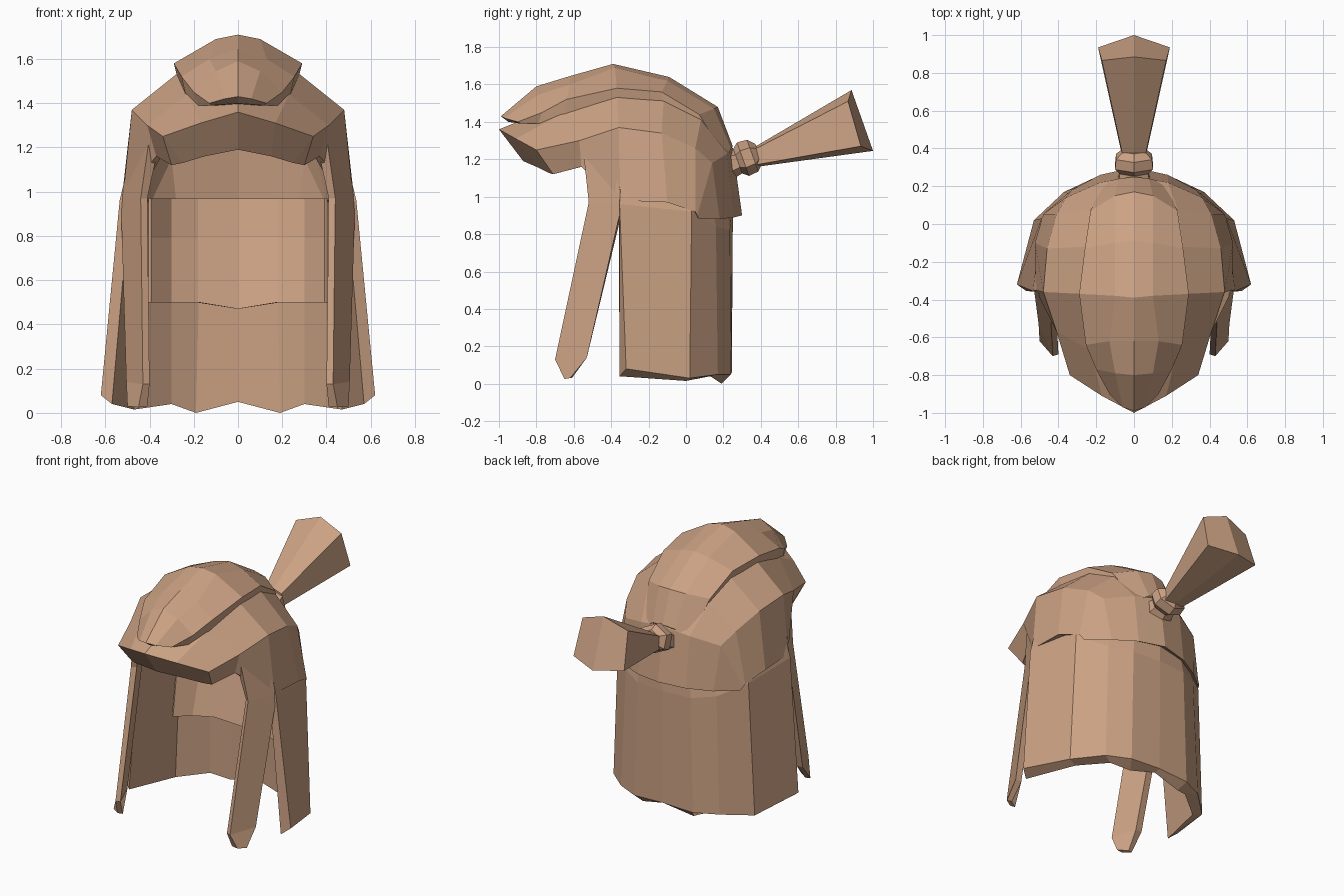
import bpy, bmesh, math

hair = bpy.data.materials.new("tan_hair")
hair.diffuse_color = (0.60, 0.36, 0.23, 1)


def loft(name, sections, ring=False):
    """Skin sections of points, cap both ends, mirror across x = 0.
    Open sections run from the centre line back to it; ring sections close on themselves."""
    bm = bmesh.new()
    n = len(sections[0])
    for s in (1, -1):
        rows = [[bm.verts.new((s * x, y, z)) for x, y, z in sec] for sec in sections]
        for a, b in zip(rows, rows[1:]):
            for i in range(n if ring else n - 1):
                j = (i + 1) % n
                bm.faces.new((a[i], a[j], b[j], b[i]))
        for row in (rows[0], rows[-1]):
            for i in range(n // 2):
                idx = dict.fromkeys((i, i + 1, n - 2 - i, n - 1 - i))
                if len(idx) > 2:
                    bm.faces.new([row[k] for k in idx])
    bmesh.ops.remove_doubles(bm, verts=bm.verts, dist=0.0005)
    bmesh.ops.recalc_face_normals(bm, faces=bm.faces)
    me = bpy.data.meshes.new(name)
    bm.to_mesh(me)
    bm.free()
    me.materials.append(hair)
    ob = bpy.data.objects.new(name, me)
    bpy.context.collection.objects.link(ob)
    return ob


# Cap with overhanging fringe: outer surface, lower side edge, hollow inside
loft("hair_cap", [
    [(0, -1, 1.36), (.17, -.91, 1.31), (.34, -.80, 1.25), (.30, -.71, 1.12),
     (.25, -.74, 1.13), (.15, -.80, 1.16), (0, -.87, 1.19)],
    [(0, -.70, 1.48), (.23, -.67, 1.44), (.41, -.57, 1.30), (.37, -.56, 1.16),
     (.34, -.52, 1.17), (.20, -.54, 1.20), (0, -.55, 1.22)],
    [(0, -.37, 1.62), (.28, -.37, 1.53), (.48, -.36, 1.37), (.52, -.35, .98),
     (.45, -.37, .98), (.41, -.36, 1.25), (0, -.35, 1.46)],
    [(0, -.12, 1.58), (.26, -.12, 1.51), (.46, -.13, 1.34), (.525, -.10, .97),
     (.44, -.10, .97), (.40, -.10, 1.25), (0, -.10, 1.44)],
    [(0, .10, 1.46), (.23, .08, 1.41), (.41, .05, 1.26), (.48, .05, .92),
     (.40, 0, .96), (.34, 0, 1.22), (0, .03, 1.35)],
    [(0, .25, 1.26), (.18, .22, 1.23), (.36, .14, 1.18), (.47, .06, .90),
     (.39, .01, .96), (.30, .08, 1.15), (0, .12, 1.20)],
    [(0, .30, .90), (.18, .26, .89), (.33, .18, .88), (.46, .07, .88),
     (.39, .01, .95), (.28, .10, .96), (0, .17, .97)],
])

# Raised swept layer on top of the cap
loft("top_layer", [
    [(0, -.99, 1.43), (.06, -.97, 1.42), (.13, -.90, 1.40), (.12, -.88, 1.39), (0, -.95, 1.40)],
    [(0, -.80, 1.59), (.10, -.79, 1.545), (.20, -.77, 1.45), (.18, -.79, 1.39), (0, -.80, 1.39)],
    [(0, -.62, 1.645), (.13, -.62, 1.60), (.255, -.64, 1.52), (.235, -.65, 1.43), (0, -.65, 1.43)],
    [(0, -.39, 1.71), (.10, -.38, 1.69), (.29, -.37, 1.58), (.27, -.37, 1.50), (0, -.37, 1.50)],
    [(0, -.09, 1.64), (.10, -.10, 1.62), (.26, -.13, 1.56), (.25, -.13, 1.48), (0, -.12, 1.48)],
    [(0, .17, 1.48), (.10, .15, 1.47), (.23, .07, 1.44), (.22, .06, 1.36), (0, .06, 1.38)],
    [(0, .25, 1.27), (.08, .24, 1.26), (.17, .22, 1.20), (.16, .17, 1.18), (0, .18, 1.20)],
])

# Long hair hanging down the back and sides, open at the front
loft("back_curtain", [
    [(0, .25, .97), (.18, .22, .97), (.32, .14, .97), (.46, .02, 1.0), (.495, -.345, 1.13),
     (.455, -.345, 1.12), (.42, 0, 1.0), (.29, .11, .97), (.17, .17, .97), (0, .19, .97)],
    [(0, .25, .82), (.20, .235, .82), (.34, .16, .84), (.49, .03, .92), (.535, -.355, .96),
     (.49, -.36, .95), (.43, 0, .92), (.30, .12, .84), (.17, .18, .82), (0, .20, .82)],
    [(0, .245, .06), (.22, .24, .05), (.37, .17, .05), (.53, .02, .03), (.62, -.32, .08),
     (.57, -.355, .04), (.47, 0, .015), (.30, .13, .04), (.19, .19, 0), (0, .20, .05)],
])

# Shorter inner layer hugging the back of the head, curving forward to the nape
loft("inner_back_layer", [
    [(0, y + .03, z), (.19, y - .01, z + d), (.32, y - .08, z + d), (.405, e, z + d),
     (.39, e - .01, z + d), (.30, y - .10, z + d), (.18, y - .04, z + d), (0, y, z)]
    for z, d, y, e in ((.97, 0, .15, -.06), (.79, 0, .12, -.09), (.47, .03, .04, -.13))
])

# Pair of flat locks framing the face
loft("side_locks", [
    [(.36, -.53, 1.20), (.40, -.55, 1.25), (.47, -.40, 1.25), (.43, -.38, 1.20)],
    [(.41, -.50, .97), (.44, -.52, .97), (.53, -.34, .97), (.48, -.33, .97)],
    [(.40, -.69, .13), (.43, -.70, .13), (.505, -.53, .14), (.46, -.53, .14)],
    [(.41, -.65, .03), (.45, -.65, .025), (.50, -.62, .03), (.47, -.61, .03)],
], ring=True)


def half_hex(t, r):
    """Half hexagon at distance t along the tilted ponytail axis."""
    out = []
    for k in range(4):
        a = math.radians(60 * k)
        u = r * math.cos(a)
        out.append((1.22 * r * math.sin(a) if k % 3 else 0,
                    .22 + .94 * t - .34 * u, 1.17 + .34 * t + .94 * u))
    return out


# Ponytail knot and the flared tail with its bent end
loft("ponytail_knot", [half_hex(t, r) for t, r in
                       ((-.03, .09), (.06, .07), (.09, .095), (.145, .09), (.18, .055))])
loft("ponytail", [
    [(0, .34, 1.25), (.055, .34, 1.24), (.065, .37, 1.17), (0, .38, 1.16)],
    [(0, .885, 1.57), (.17, .866, 1.51), (.19, .935, 1.27), (0, 1, 1.245)],
])
